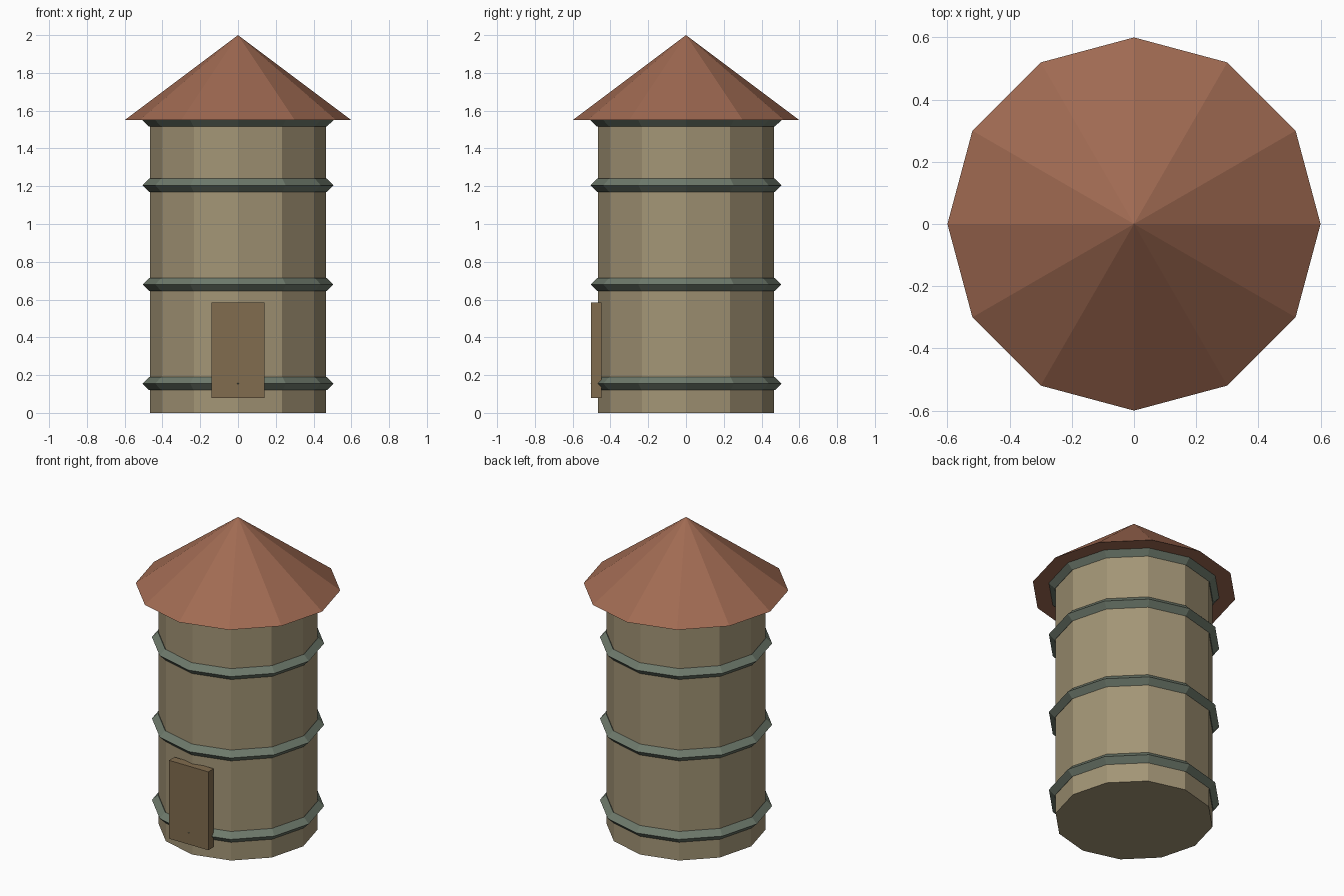
import bpy, math

if "Cube" in bpy.data.objects:
    bpy.data.objects.remove(bpy.data.objects["Cube"])

SIDES = 12


def material(name, r, g, b):
    def lin(c):
        c /= 255
        return c / 12.92 if c <= 0.04045 else ((c + 0.055) / 1.055) ** 2.4
    m = bpy.data.materials.new(name)
    m.diffuse_color = (lin(r), lin(g), lin(b), 1)
    m.use_nodes = True
    m.node_tree.nodes["Principled BSDF"].inputs["Base Color"].default_value = m.diffuse_color
    return m


def finish(name, mat):
    ob = bpy.context.object
    ob.name = name
    ob.data.materials.append(mat)
    return ob


wood = material("pale wood", 163, 149, 118)
metal = material("grey green metal", 110, 122, 108)
clay = material("red brown roof", 160, 106, 82)
door_wood = material("dark door wood", 129, 108, 78)

# Twelve-sided tank body
bpy.ops.mesh.primitive_cylinder_add(vertices=SIDES, radius=0.465, depth=1.55,
                                    location=(0, 0, 0.775))
finish("tank_body", wood)

# Overhanging roof cone
bpy.ops.mesh.primitive_cone_add(vertices=SIDES, radius1=0.6, radius2=0,
                                depth=0.45, location=(0, 0, 1.775))
finish("roof", clay)

# Diamond-section hoops
for i, z in enumerate((0.155, 0.68, 1.205, 1.55)):
    bpy.ops.mesh.primitive_torus_add(major_segments=SIDES, minor_segments=4,
                                     major_radius=0.47, minor_radius=0.035,
                                     location=(0, 0, z))
    finish(f"hoop_{i + 1}", metal)

# Door plate on the front
bpy.ops.mesh.primitive_cube_add(size=1, location=(0, -0.475, 0.3325))
door = finish("door", door_wood)
door.scale = (0.28, 0.055, 0.505)
